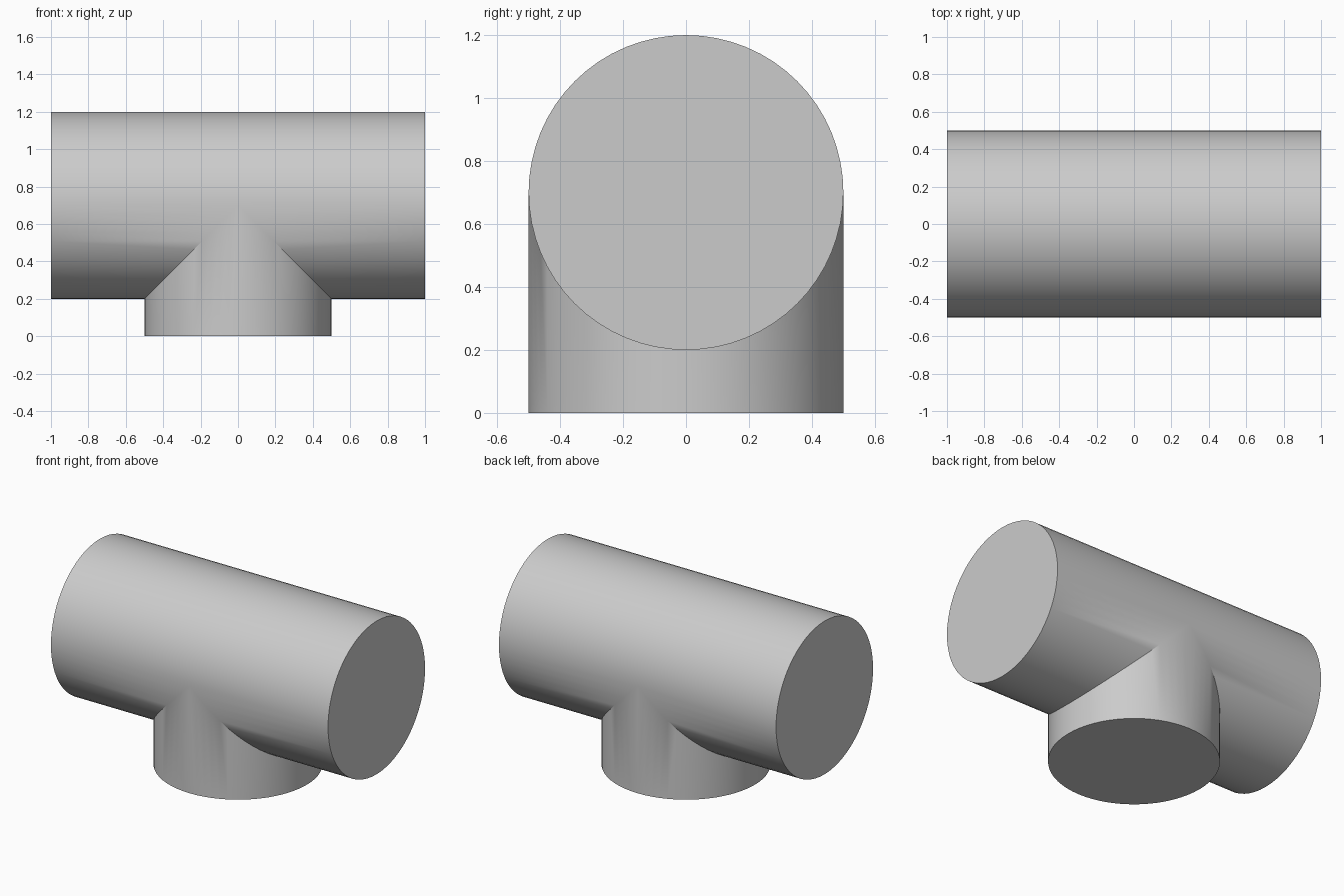
import bpy
import bmesh
from math import sin, cos, pi, radians

cube = bpy.data.objects.get("Cube")
if cube:
    bpy.data.objects.remove(cube, do_unlink=True)

RADIUS, HALF_LENGTH, AXIS_Z = 0.5, 1.0, 0.7
SEGMENTS = 64
HALF = SEGMENTS // 2

# Single flat colour
grey = bpy.data.materials.new("light_grey")
grey.use_nodes = True
color = (0.6, 0.6, 0.6, 1.0)
grey.diffuse_color = color
grey.node_tree.nodes["Principled BSDF"].inputs["Base Color"].default_value = color

bm = bmesh.new()


def angle(i):
    """Angle around the run, from the front crown, under, to the back."""
    return -pi / 2 + 2 * pi * i / SEGMENTS


def end_ring(x):
    return [bm.verts.new((x, RADIUS * sin(angle(i)), AXIS_Z - RADIUS * cos(angle(i))))
            for i in range(SEGMENTS)]


def branch_line(side, z_rule, shared=None):
    """Half ring of the branch; its two end points are shared by both sides."""
    line = []
    for i in range(HALF + 1):
        if shared and i in (0, HALF):
            line.append(shared[i])
        else:
            x = RADIUS * cos(angle(i))
            line.append(bm.verts.new((side * x, RADIUS * sin(angle(i)), z_rule(x))))
    return line


def strip(a, b):
    for i in range(len(a) - 1):
        bm.faces.new((a[i], a[i + 1], b[i + 1], b[i]))


# Run ends, mitred seam and branch foot
left, right = end_ring(HALF_LENGTH), end_ring(-HALF_LENGTH)
seam_left = branch_line(1, lambda x: AXIS_Z - x)
seam_right = branch_line(-1, lambda x: AXIS_Z - x, seam_left)
foot_left = branch_line(1, lambda x: 0)
foot_right = branch_line(-1, lambda x: 0, foot_left)

# Lower run walls and branch walls meet along the seam
for ring, seam, foot in ((left, seam_left, foot_left), (right, seam_right, foot_right)):
    strip(ring[:HALF + 1], seam)
    strip(seam, foot)

# Upper run wall, with the two crown points in its lowest faces
for i in range(HALF, SEGMENTS):
    j = (i + 1) % SEGMENTS
    face = [left[i], left[j]]
    if j == 0:
        face.append(seam_left[0])
    face += [right[j], right[i]]
    if i == HALF:
        face.append(seam_left[HALF])
    bm.faces.new(face)

# Flat end caps
bm.faces.new(left)
bm.faces.new(right)
bm.faces.new(foot_left + foot_right[-2:0:-1])

bmesh.ops.recalc_face_normals(bm, faces=bm.faces[:])
mesh = bpy.data.meshes.new("pipe_tee")
bm.to_mesh(mesh)
bm.free()
mesh.materials.append(grey)

tee = bpy.data.objects.new("pipe_tee", mesh)
bpy.context.collection.objects.link(tee)
bpy.ops.object.select_all(action="DESELECT")
tee.select_set(True)
bpy.context.view_layer.objects.active = tee
bpy.ops.object.shade_smooth_by_angle(angle=radians(30))
